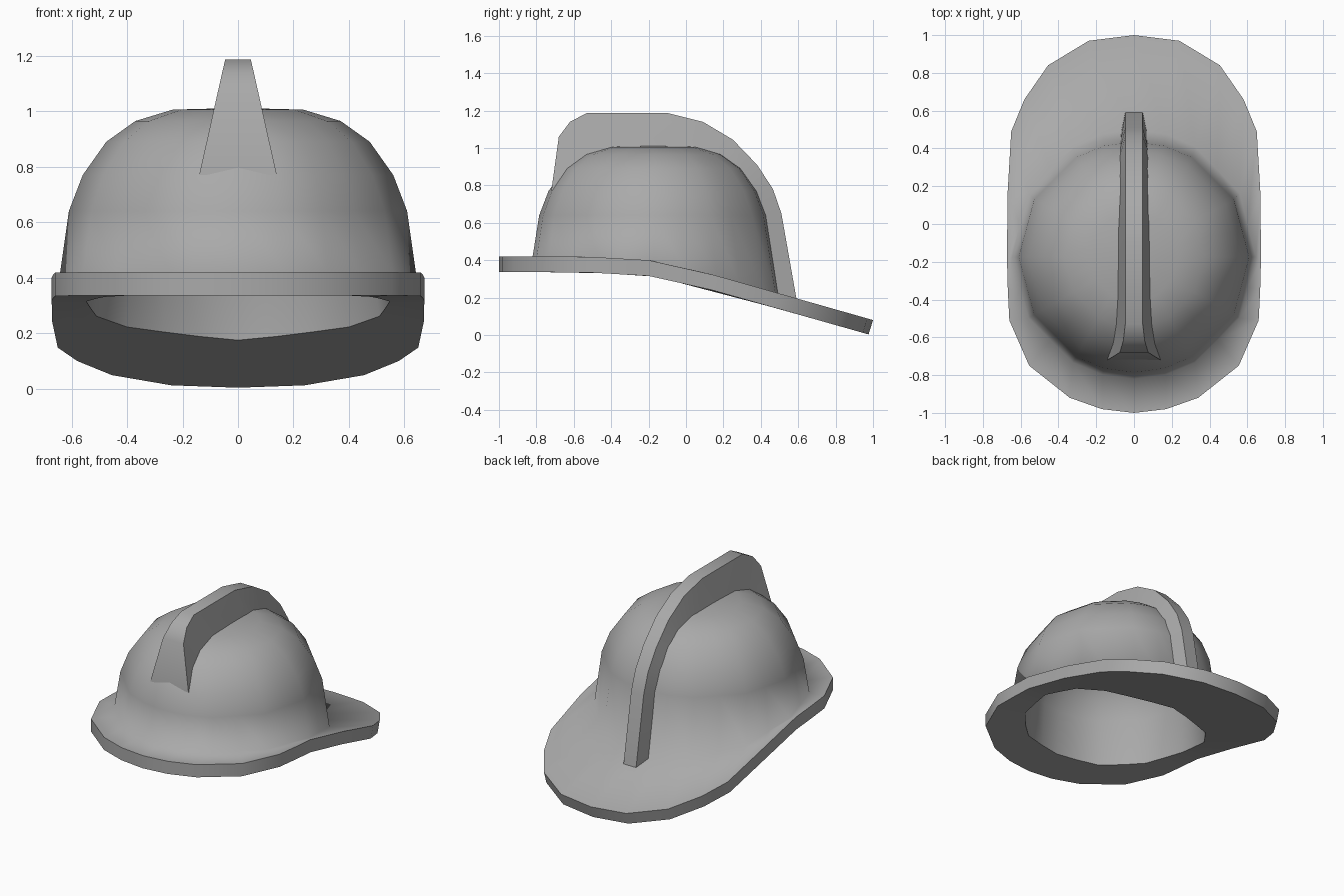
import bpy, bmesh
from math import sin, cos, radians, pi

if "Cube" in bpy.data.objects:
    bpy.data.objects.remove(bpy.data.objects["Cube"])

GREY = (0.4, 0.4, 0.4, 1)
mat = bpy.data.materials.new("helmet grey")
mat.use_nodes = True
mat.diffuse_color = GREY
mat.node_tree.nodes["Principled BSDF"].inputs["Base Color"].default_value = GREY

CENTRE_Y = -0.175
SEGMENTS = 24


def finish(bm, name):
    bmesh.ops.recalc_face_normals(bm, faces=bm.faces)
    mesh = bpy.data.meshes.new(name)
    bm.to_mesh(mesh)
    bm.free()
    mesh.materials.append(mat)
    obj = bpy.data.objects.new(name, mesh)
    bpy.context.collection.objects.link(obj)
    return obj


def brim_height(y):
    """Level at the front, sloping down towards the back."""
    steps = [(-2, 0.42), (-0.55, 0.42), (-0.2, 0.4), (0.1, 0.335), (1, 0.08)]
    for (y0, z0), (y1, z1) in zip(steps, steps[1:]):
        if y <= y1 + 1e-6:
            return z0 + (z1 - z0) * (y - y0) / (y1 - y0)


def underside(p):
    """Matching point on the lower face of the brim."""
    x, y = p[:2]
    lean = 0.024 * min(max((y + 0.2) / 0.6, 0), 1)
    return x, y - lean, brim_height(y) - 0.084 + 0.3 * lean


def ring(radius, z=None):
    """Twelve-sided ring with split sides, rounder beside the crest; flares onto the brim without z."""
    points = []
    for i in range(SEGMENTS):
        a = pi / 2 - i * 2 * pi / SEGMENTS
        flat_side = i % 2 and i % 12 not in (1, 11)
        r = radius * (cos(pi / 12) if flat_side else 1)
        x, y = r * cos(a), CENTRE_Y + r * sin(a)
        if z is None:
            y += max(0, sin(a)) * 0.03
        points.append((x, y, brim_height(y) if z is None else z))
    return points


def mirrored(half):
    return half + [(-x, y) for x, y in half[-2:0:-1]]


# Brim and head opening, right half from back to front
rim = mirrored([(0, 1), (0.24, 0.97), (0.455, 0.84), (0.58, 0.66), (0.65, 0.49),
                (0.67, 0.15), (0.672, -0.2), (0.668, -0.35), (0.66, -0.51),
                (0.555, -0.75), (0.34, -0.92), (0.17, -0.98), (0, -1)])
opening = mirrored([(0, 0.395), (0.14, 0.345), (0.27, 0.285), (0.4, 0.22), (0.51, 0.07),
                    (0.53, -0.06), (0.547, -0.19), (0.515, -0.33), (0.48, -0.46),
                    (0.39, -0.57), (0.28, -0.67), (0.14, -0.705), (0, -0.73)])
rim_top = [(x, y, brim_height(y)) for x, y in rim]

# Shell and brim as one skin, from the inner crown round the brim to the outer crown
inner = [(0.22, 0.928), (0.334, 0.894), (0.415, 0.835), (0.49, 0.732), (0.53, 0.622)]
outer = [(0.61, 0.64), (0.56, 0.77), (0.475, 0.89), (0.37, 0.965), (0.235, 1.006)]
rings = [ring(r, z) for r, z in inner]
hole = len(rings)
rings += [[underside(p) for p in opening], [underside(p) for p in rim],
          rim_top, ring(0.645)]
rings += [ring(r, z) for r, z in outer]

bm = bmesh.new()
loops = [[bm.verts.new(p) for p in pts] for pts in rings]
for a, b in zip(loops, loops[1:]):
    for i in range(SEGMENTS):
        j = (i + 1) % SEGMENTS
        bm.faces.new((a[i], a[j], b[j], b[i]))
for loop, z in ((loops[0], 0.932), (loops[-1], 1.012)):
    tip = bm.verts.new((0, CENTRE_Y, z))
    for i in range(SEGMENTS):
        bm.faces.new((loop[i], loop[(i + 1) % SEGMENTS], tip))
for face in bm.faces:
    face.smooth = True
# Crisp edges at the brim rim and the head opening
for loop in loops[hole:hole + 3]:
    for i in range(SEGMENTS):
        bm.edges.get((loop[i], loop[(i + 1) % SEGMENTS])).smooth = False
finish(bm, "helmet_shell")

# Crest: outer y, z, half width, then buried y, z, half width, front to back
sections = [
    (-0.72, 0.77, 0.14, -0.69, 0.77, 0.14),
    (-0.68, 1.06, 0.075, -0.615, 0.88, 0.112),
    (-0.62, 1.14, 0.057, -0.51, 0.945, 0.098),
    (-0.53, 1.187, 0.046, -0.38, 0.985, 0.09),
    (-0.1, 1.187, 0.046, 0.0, 0.985, 0.085),
    (0.09, 1.14, 0.046, 0.12, 0.95, 0.082),
    (0.25, 1.045, 0.046, 0.26, 0.88, 0.08),
    (0.38, 0.91, 0.046, 0.345, 0.79, 0.078),
    (0.465, 0.78, 0.046, 0.38, 0.7, 0.077),
    (0.51, 0.65, 0.046, 0.4, 0.62, 0.076),
    (0.592, 0.185, 0.046, 0.455, 0.21, 0.075)]


def channel(name, rows, front_cap):
    """Three-sided strip, open along the side buried in the shell."""
    bm = bmesh.new()
    loops = [[bm.verts.new(p) for p in ((-v, q, h), (-w, y, z), (w, y, z), (v, q, h))]
             for y, z, w, q, h, v in rows]
    for a, b in zip(loops, loops[1:]):
        for i in range(3):
            bm.faces.new((a[i], a[i + 1], b[i + 1], b[i]))
    if front_cap:
        bm.faces.new(loops[0])
    obj = finish(bm, name)
    bpy.ops.object.select_all(action="DESELECT")
    bpy.context.view_layer.objects.active = obj
    obj.select_set(True)
    bpy.ops.object.shade_smooth_by_angle(angle=radians(30))


channel("crest", sections, True)
# Inner wall of the hollow crest
lining = [(y + (q - y) * 0.35, z + (h - z) * 0.35, 0.035, q, h, 0.01)
          for y, z, w, q, h, v in sections[1:-1]]
channel("crest_lining", lining, False)
